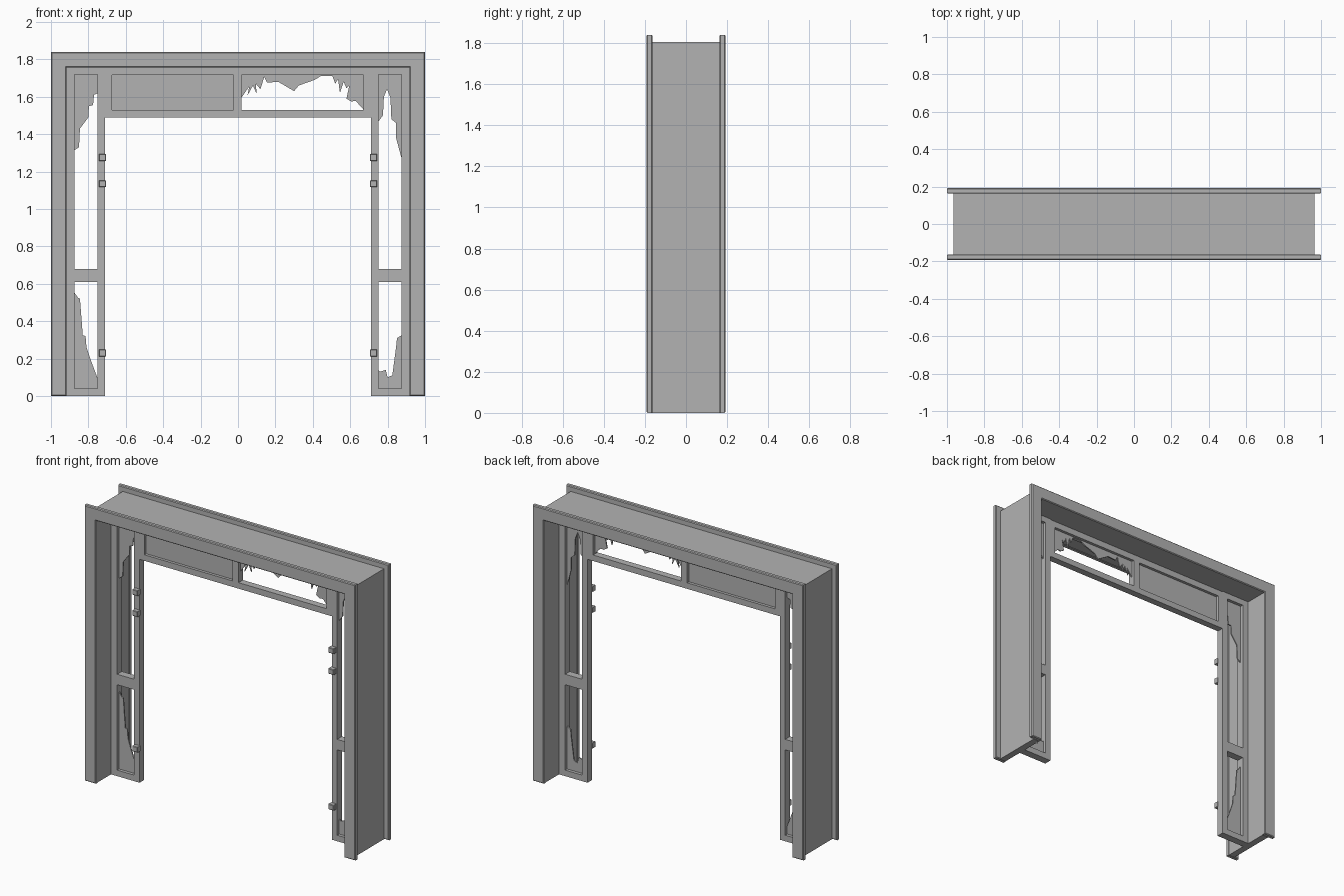
import bpy
from math import pi

cube = bpy.data.objects.get("Cube")
if cube:
    bpy.data.objects.remove(cube, do_unlink=True)

grey = bpy.data.materials.new("plain_grey")
grey.use_nodes = True
colour = (0.45, 0.45, 0.45, 1)
grey.diffuse_color = colour
for node in grey.node_tree.nodes:
    if node.type == "BSDF_PRINCIPLED":
        node.inputs["Base Color"].default_value = colour
        node.inputs["Roughness"].default_value = 0.8


def rect(x0, x1, z0, z1):
    return [(x0, z0), (x1, z0), (x1, z1), (x0, z1)]


def arch(outer, inner, top, under):
    """Upside-down U outline standing on the floor."""
    return [(-outer, 0), (-outer, top), (outer, top), (outer, 0),
            (inner, 0), (inner, under), (-inner, under), (-inner, 0)]


def plate(name, loops, y, depth, chamfer=0):
    """Upright slab: first loop is the outline, the others are holes."""
    curve = bpy.data.curves.new(name + "_profile", "CURVE")
    curve.dimensions = "2D"
    curve.fill_mode = "BOTH"
    curve.extrude = depth / 2 - chamfer
    curve.bevel_depth = chamfer
    curve.bevel_resolution = 0
    curve.offset = -chamfer
    for loop in loops:
        spline = curve.splines.new("POLY")
        spline.points.add(len(loop) - 1)
        for point, (x, z) in zip(spline.points, loop):
            point.co = (x, z, 0, 1)
        spline.use_cyclic_u = True
    source = bpy.data.objects.new(name + "_source", curve)
    bpy.context.collection.objects.link(source)
    graph = bpy.context.evaluated_depsgraph_get()
    mesh = bpy.data.meshes.new_from_object(source.evaluated_get(graph))
    bpy.data.objects.remove(source, do_unlink=True)
    bpy.data.curves.remove(curve)
    mesh.name = name
    mesh.materials.clear()
    mesh.materials.append(grey)
    for face in mesh.polygons:
        face.use_smooth = False
    obj = bpy.data.objects.new(name, mesh)
    obj.rotation_euler.x = pi / 2
    obj.location.y = y
    bpy.context.collection.objects.link(obj)
    return obj


# Jamb lining and the casing trim on both faces
plate("jamb", [arch(0.965, 0.92, 1.805, 1.76)], 0, 0.33)
for side, y in (("front", -0.177), ("back", 0.177)):
    plate(side + "_casing", [arch(1, 0.917, 1.84, 1.757)], y, 0.03, 0.005)

# Sidelight frames with their hinge blocks
for side, s in (("right", -1), ("left", 1)):
    plate(side + "_sidelight_frame",
          [rect(s * 0.92, s * 0.71, 0, 1.76),
           rect(s * 0.875, s * 0.75, 0.04, 0.61),
           rect(s * 0.875, s * 0.75, 0.68, 1.72)], 0, 0.05)
    for place, z in (("lower", 0.23), ("middle", 1.135), ("upper", 1.275)):
        plate(f"{side}_{place}_hinge",
              [rect(s * 0.743, s * 0.705, z - 0.018, z + 0.018)],
              -0.037, 0.034, 0.003)

# Transom above the opening
plate("transom_frame",
      [rect(-0.71, 0.71, 1.49, 1.757),
       rect(-0.675, -0.025, 1.53, 1.715),
       rect(0.02, 0.67, 1.53, 1.715)], 0, 0.046)
plate("whole_transom_pane", [rect(-0.68, -0.02, 1.525, 1.72)], 0, 0.008)

# Broken panes: each jagged edge is closed along the frame
right_upper = [(-.88, 1.31), (-.85, 1.33), (-.845, 1.43), (-.8, 1.49),
               (-.797, 1.55), (-.775, 1.555), (-.77, 1.61), (-.745, 1.62),
               (-.745, 1.725), (-.88, 1.725)]
right_lower = [(-.88, .56), (-.855, .525), (-.845, .52), (-.83, .325),
               (-.815, .32), (-.81, .26), (-.79, .2), (-.745, .08),
               (-.745, .035), (-.88, .035)]
left_upper = [(.745, 1.46), (.775, 1.5), (.78, 1.6), (.797, 1.64),
              (.815, 1.595), (.82, 1.48), (.845, 1.46), (.845, 1.38),
              (.88, 1.25), (.88, 1.725), (.745, 1.725)]
left_lower = [(.745, .14), (.76, .13), (.79, .14), (.8, .1), (.825, .11),
              (.845, .26), (.85, .31), (.88, .327), (.88, .035),
              (.745, .035)]
transom = [(.015, 1.59), (.06, 1.655), (.05, 1.605), (.08, 1.66),
           (.1, 1.615), (.095, 1.67), (.12, 1.64), (.14, 1.705),
           (.155, 1.675), (.215, 1.68), (.3, 1.63), (.325, 1.66),
           (.41, 1.69), (.445, 1.712), (.505, 1.71), (.52, 1.67),
           (.535, 1.695), (.545, 1.62), (.565, 1.68), (.58, 1.645),
           (.595, 1.66), (.58, 1.59), (.605, 1.575), (.63, 1.577),
           (.675, 1.527), (.675, 1.72), (.015, 1.72)]
for name, outline in (("right_upper", right_upper),
                      ("right_lower", right_lower),
                      ("left_upper", left_upper),
                      ("left_lower", left_lower),
                      ("transom", transom)):
    plate(name + "_broken_pane", [outline], 0, 0.008)
